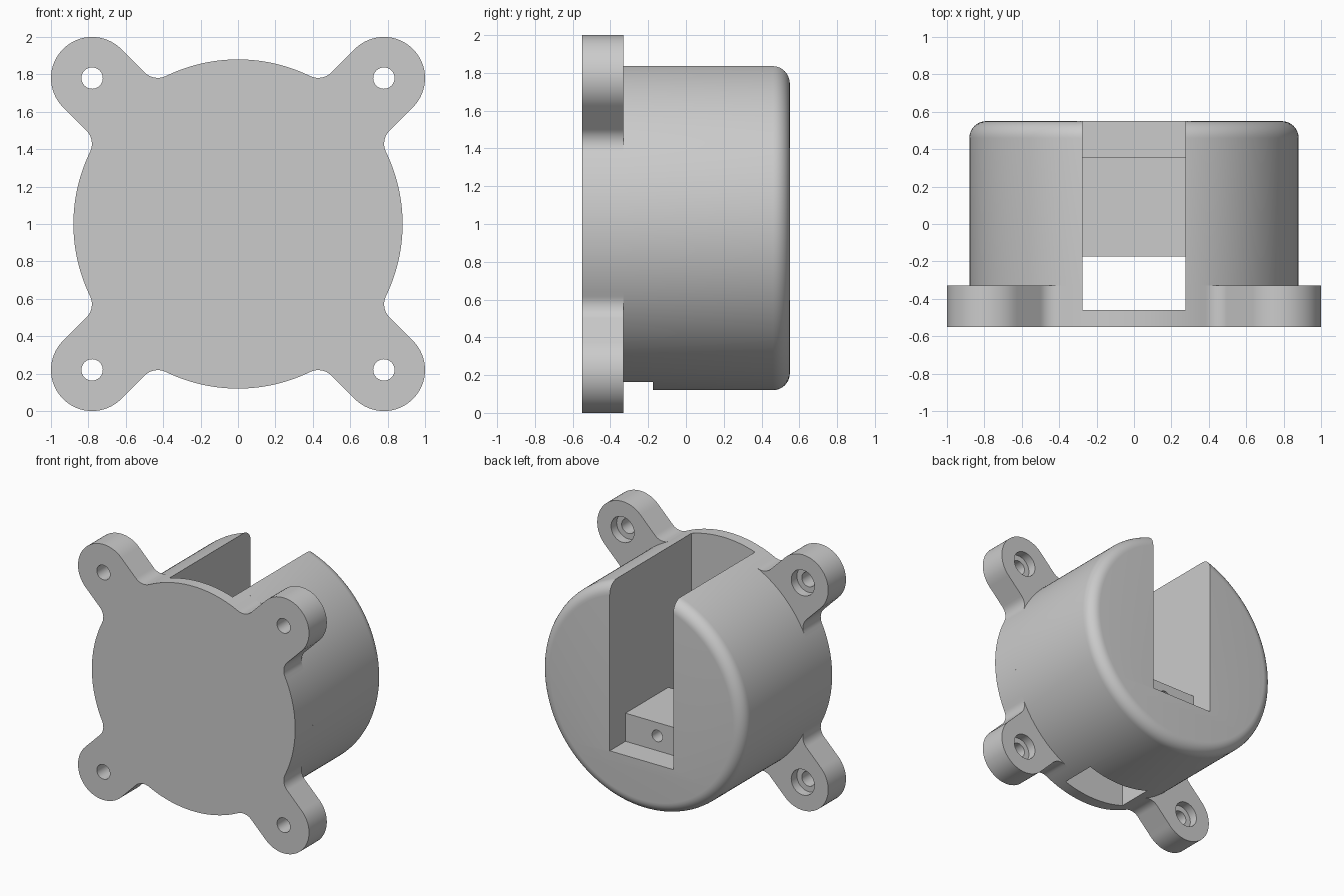
import bpy, bmesh
from math import sin, cos, pi, sqrt, atan2, radians
from mathutils import Matrix, Vector

if "Cube" in bpy.data.objects:
    bpy.data.objects.remove(bpy.data.objects["Cube"], do_unlink=True)

R, CZ = 0.88, 1.0                      # housing radius and axis height
FRONT, LEDGE, BACK = -0.55, -0.33, 0.55
LUG, LUG_R, FILLET = 0.78, 0.22, 0.1   # lug offset, lug radius, root fillet
HALF_SLOT = 0.275

grey = bpy.data.materials.new("grey plastic")
grey.use_nodes = True
grey.diffuse_color = (0.6, 0.6, 0.6, 1)
grey.node_tree.nodes["Principled BSDF"].inputs["Base Color"].default_value = (0.6, 0.6, 0.6, 1)


def finish(name, bm):
    bmesh.ops.recalc_face_normals(bm, faces=bm.faces)
    mesh = bpy.data.meshes.new(name)
    bm.to_mesh(mesh)
    bm.free()
    ob = bpy.data.objects.new(name, mesh)
    bpy.context.collection.objects.link(ob)
    mesh.materials.append(grey)
    return ob


def prism(name, points, along):
    """Extrude a closed loop of points by a vector."""
    bm = bmesh.new()
    face = bm.faces.new([bm.verts.new(p) for p in points])
    out = bmesh.ops.extrude_face_region(bm, geom=[face])
    bmesh.ops.translate(bm, vec=along, verts=[v for v in out["geom"] if isinstance(v, bmesh.types.BMVert)])
    return finish(name, bm)


def rod(name, x, z, r, y0, y1, segments=48, rim=0):
    """Cylinder along y, with an optional rounded back rim."""
    bm = bmesh.new()
    bmesh.ops.create_cone(bm, cap_ends=True, segments=segments, radius1=r, radius2=r, depth=y1 - y0)
    if rim:
        edges = [e for e in bm.edges if all(v.co.z > 0 for v in e.verts)]
        bmesh.ops.bevel(bm, geom=edges, offset=rim, segments=8, profile=0.5, affect='EDGES')
    place = Matrix.Translation((x, (y0 + y1) / 2, z)) @ Matrix.Rotation(-pi / 2, 4, 'X')
    bmesh.ops.transform(bm, matrix=place, verts=bm.verts)
    return finish(name, bm)


def cut(ob, cutter):
    mod = ob.modifiers.new("cut", 'BOOLEAN')
    mod.operation, mod.solver, mod.object = 'DIFFERENCE', 'EXACT', cutter
    bpy.context.view_layer.objects.active = ob
    bpy.ops.object.modifier_apply(modifier=mod.name)


def arc(u, v, r, a0, a1, n):
    return [(u + r * cos(a0 + (a1 - a0) * i / n), v + r * sin(a0 + (a1 - a0) * i / n)) for i in range(n + 1)]


# Plate outline: one lug with filleted roots and one rim arc, repeated four times
fv = LUG_R + FILLET
fu = sqrt((R + FILLET) ** 2 - fv ** 2)
th = atan2(fv, fu)
quarter = (arc(fu, -fv, FILLET, pi - th, pi / 2, 10)
           + arc(LUG * sqrt(2), 0, LUG_R, -pi / 2, pi / 2, 32)
           + arc(fu, fv, FILLET, 1.5 * pi, pi + th, 10)
           + arc(0, 0, R, th, pi / 2 - th, 26)[1:-1])
outline = []
for k in range(4):
    a = pi / 4 + k * pi / 2
    outline += [(u * cos(a) - v * sin(a), FRONT, CZ + u * sin(a) + v * cos(a)) for u, v in quarter]
plate = prism("mounting_plate", outline, Vector((0, LEDGE - FRONT, 0)))

# Round housing behind the plate
housing = rod("housing", 0, CZ, R, LEDGE, BACK, segments=192, rim=0.09)

# Stepped slot: open at the top and back, and through the bottom behind the front wall
profile = [(-0.46, -0.1), (-0.175, -0.1), (-0.175, 0.74), (0.355, 0.74),
           (0.355, 0.52), (0.7, 0.52), (0.7, 2.2), (-0.46, 2.2)]
cutters = [prism("slot_cutter", [(-HALF_SLOT, y, z) for y, z in profile], Vector((2 * HALF_SLOT, 0, 0)))]
cut(plate, cutters[0])
cut(housing, cutters[0])

# Screw hole through the step in the slot
cutters.append(rod("step_hole_cutter", 0, 0.635, 0.045, -0.3, 0.45, segments=32))
cut(housing, cutters[-1])

# Counterbored bolt holes in the lugs
for sx in (-1, 1):
    for sz in (-1, 1):
        for r, y0, y1 in ((0.057, -0.7, -0.2), (0.1, LEDGE - 0.07, -0.2)):
            cutters.append(rod("bolt_cutter", sx * LUG, CZ + sz * LUG, r, y0, y1))
            cut(plate, cutters[-1])

for c in cutters:
    bpy.data.objects.remove(c, do_unlink=True)

# Smooth curved walls, keep sharp edges
bpy.ops.object.select_all(action='DESELECT')
for ob in (plate, housing):
    ob.select_set(True)
bpy.context.view_layer.objects.active = plate
bpy.ops.object.shade_smooth_by_angle(angle=radians(30))
